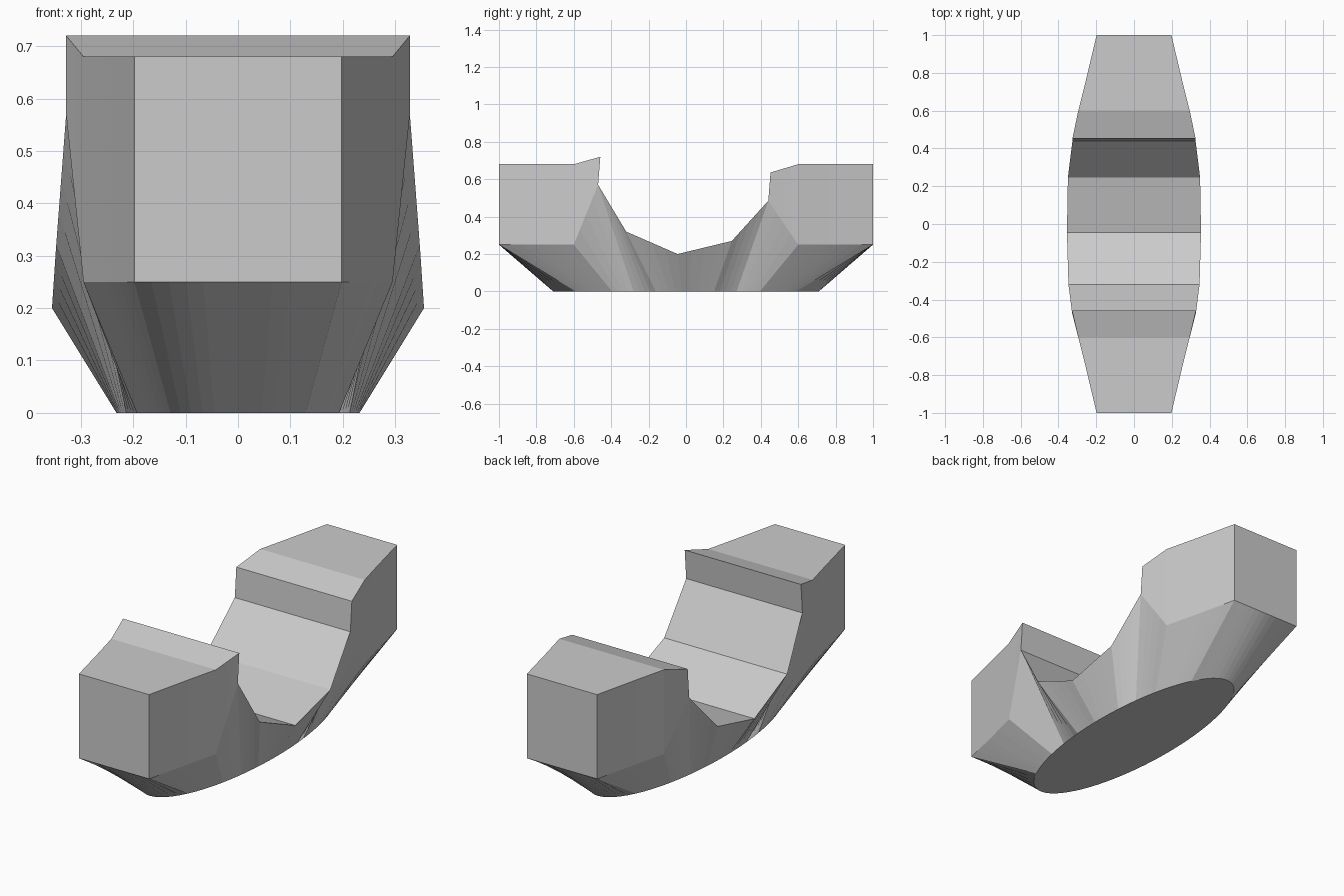
import bpy, bmesh
from math import acos, sin, cos, pi

if "Cube" in bpy.data.objects:
    bpy.data.objects.remove(bpy.data.objects["Cube"])

BASE_Y, BASE_X = 0.71, 0.232
SUB = 4

# stations along the length: half width, wall foot y z, wall top y z, y on base ellipse
STATIONS = [
    (0.198, -1.00, 0.25, -1.00, 0.68, -0.59),
    (0.255, -0.76, 0.25, -0.76, 0.68, -0.49),
    (0.295, -0.60, 0.25, -0.60, 0.68, -0.395),
    (0.328, -0.47, 0.57, -0.458, 0.72, -0.28),
    (0.328, -0.47, 0.57, -0.47, 0.57, -0.28),
    (0.347, -0.32, 0.32, -0.32, 0.32, -0.16),
    (0.355, -0.045, 0.20, -0.045, 0.20, -0.02),
    (0.350, 0.245, 0.27, 0.245, 0.27, 0.15),
    (0.326, 0.44, 0.485, 0.44, 0.485, 0.27),
    (0.326, 0.44, 0.485, 0.452, 0.636, 0.27),
    (0.295, 0.60, 0.25, 0.60, 0.68, 0.395),
    (0.255, 0.76, 0.25, 0.76, 0.68, 0.49),
    (0.198, 1.00, 0.25, 1.00, 0.68, 0.59),
]

bm = bmesh.new()
cache = {}


def vert(x, y, z):
    key = (round(x, 5), round(y, 5), round(z, 5))
    if key not in cache:
        cache[key] = bm.verts.new(key)
    return cache[key]


def face(verts):
    unique = list(dict.fromkeys(verts))
    if len(unique) > 2 and not bm.faces.get(unique):
        bm.faces.new(unique)


def base_point(t):
    return vert(BASE_X * sin(t), -BASE_Y * cos(t), 0)


def column(x, yl, zl, yt, zt, t):
    return [base_point(t), vert(x, yl, zl), vert(x, yt, zt),
            vert(-x, yt, zt), vert(-x, yl, zl), base_point(-t)]


# body: cross-section columns joined along the length
stations = [s[:5] + (acos(-s[5] / BASE_Y),) for s in STATIONS]
cols = [column(*stations[0])]
for a, b in zip(stations, stations[1:]):
    n = 1 if a[5] == b[5] else SUB
    for i in range(1, n + 1):
        f = i / n
        cols.append(column(*[p + (q - p) * f for p, q in zip(a, b)]))
for a, b in zip(cols, cols[1:]):
    for j in range(5):
        face([a[j], a[j + 1], b[j + 1], b[j]])

# upright ends with sloped undersides running to the oval base
foot = {}
t0, x0 = stations[0][5], STATIONS[0][0]
for e in (-1, 1):
    rows = []
    for i in range(13):
        s = -1 + i / 6
        t = s * t0 if e < 0 else pi - s * t0
        rows.append((vert(x0 * s, e, 0.25), base_point(t) if 0 < i < 12 else
                     cols[0 if e < 0 else -1][5 if i == 0 else 0]))
    for a, b in zip(rows, rows[1:]):
        face([a[0], b[0], b[1], a[1]])
    face([r[0] for r in rows] + [vert(x0, e, 0.68), vert(-x0, e, 0.68)])
    foot[e] = [r[1] for r in rows]

# flat oval underside
face([c[0] for c in cols] + foot[1][::-1] + [c[5] for c in cols[::-1]] + foot[-1])

bmesh.ops.recalc_face_normals(bm, faces=bm.faces[:])
mesh = bpy.data.meshes.new("cradle_body")
bm.to_mesh(mesh)
bm.free()
obj = bpy.data.objects.new("cradle_body", mesh)
bpy.context.collection.objects.link(obj)
